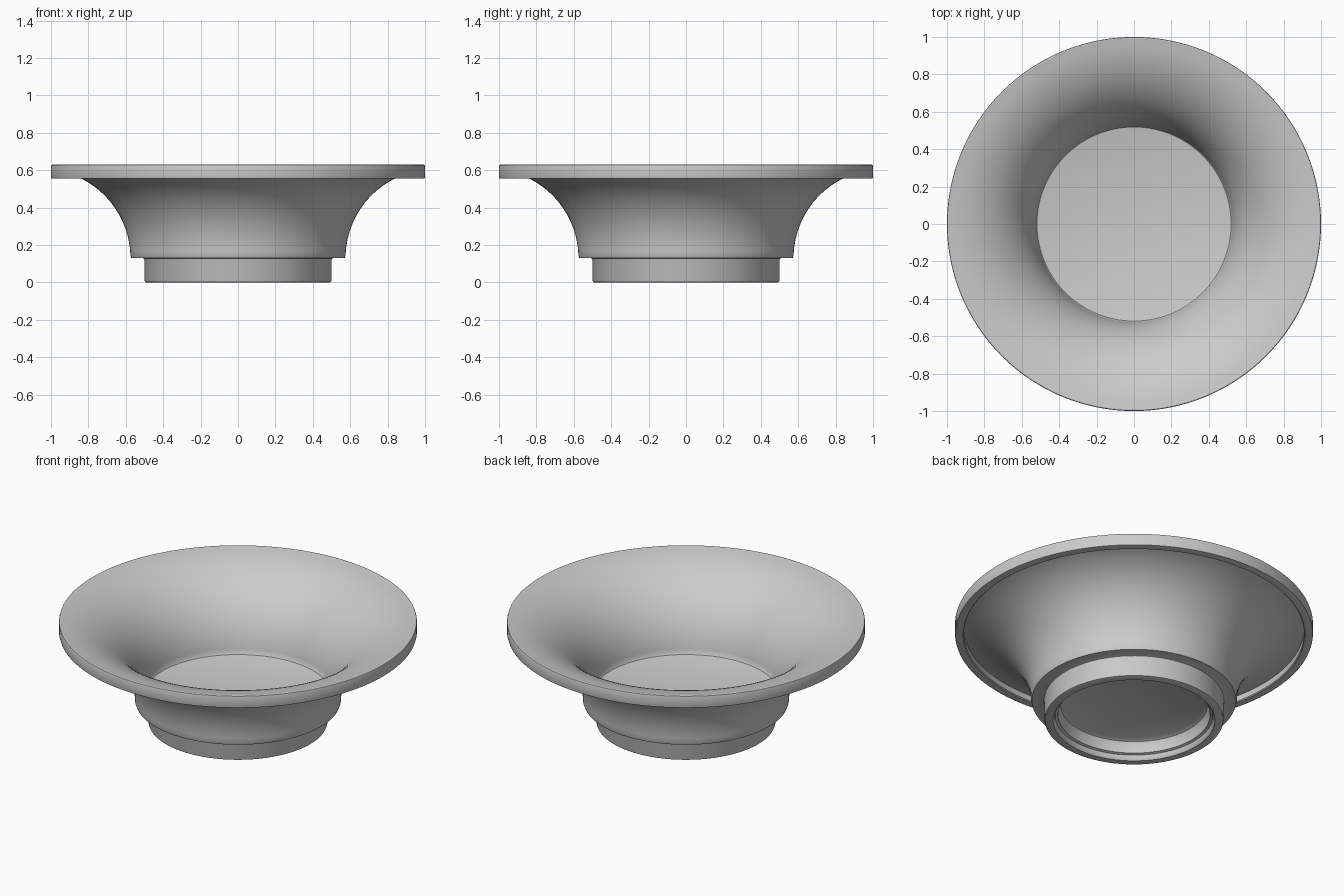
import bpy, bmesh, math
from mathutils import Matrix

cube = bpy.data.objects.get("Cube")
if cube:
    bpy.data.objects.remove(cube)

SEGMENTS = 128
FLARE_X, FLARE_Z = 1.05, 0.13   # centre of the flare arcs


def material(name, rgb):
    mat = bpy.data.materials.new(name)
    mat.use_nodes = True
    mat.diffuse_color = (*rgb, 1)
    mat.node_tree.nodes["Principled BSDF"].inputs["Base Color"].default_value = (*rgb, 1)
    return mat


def flare(a, b, r_from, r_to, steps=24):
    """Quarter-ellipse arc between two radii, as (radius, height) points."""
    t0, t1 = (math.acos((FLARE_X - r) / a) for r in (r_from, r_to))
    angles = [t0 + (t1 - t0) * i / steps for i in range(steps + 1)]
    return [(FLARE_X - a * math.cos(t), FLARE_Z + b * math.sin(t)) for t in angles]


def lathe(name, profile, mat):
    """Revolve a profile that starts and ends on the z axis."""
    bm = bmesh.new()
    rings = []
    for r, z in profile:
        if r == 0:
            rings.append([bm.verts.new((0, 0, z))] * SEGMENTS)
        else:
            rings.append([bm.verts.new(Matrix.Rotation(math.tau * i / SEGMENTS, 3, "Z") @ p)
                          for i in range(SEGMENTS)
                          for p in [Matrix.Identity(3).col[0] * r + Matrix.Identity(3).col[2] * z]])
    for low, high in zip(rings, rings[1:]):
        for i in range(SEGMENTS):
            j = (i + 1) % SEGMENTS
            bm.faces.new(dict.fromkeys((low[i], low[j], high[j], high[i])))
    bmesh.ops.recalc_face_normals(bm, faces=bm.faces)
    mesh = bpy.data.meshes.new(name)
    bm.to_mesh(mesh)
    bm.free()
    mesh.materials.append(mat)
    obj = bpy.data.objects.new(name, mesh)
    bpy.context.collection.objects.link(obj)
    bpy.ops.object.select_all(action="DESELECT")
    obj.select_set(True)
    bpy.context.view_layer.objects.active = obj
    bpy.ops.object.shade_smooth_by_angle(angle=math.radians(30))
    return obj


# Recessed underside and foot ring
foot = [(0, 0.11), (0.39, 0.11), (0.41, 0.10), (0.42, 0.08), (0.425, 0.035),
        (0.44, 0.03), (0.445, 0.008), (0.452, 0), (0.49, 0), (0.497, 0.003),
        (0.5, 0.01), (0.5, 0.12), (0.503, 0.127), (0.51, 0.13), (0.57, 0.13)]
# Outer flare running up behind the hanging lip
outer = flare(0.475, 0.475, 0.5752, 0.95)
# Lip with eased edges
lip = [(0.95, 0.56), (0.955, 0.555), (0.992, 0.555), (0.998, 0.557), (1, 0.563),
       (1, 0.622), (0.998, 0.628), (0.993, 0.63)]
# Inner flare down to the floor, with a small fillet
inner = flare(0.53, 0.502, 0.98, 0.523)
floor = [(0.519, 0.178), (0.51, 0.175), (0, 0.175)]

lathe("bowl", foot + outer + lip + inner + floor, material("grey", (0.6, 0.6, 0.6)))
